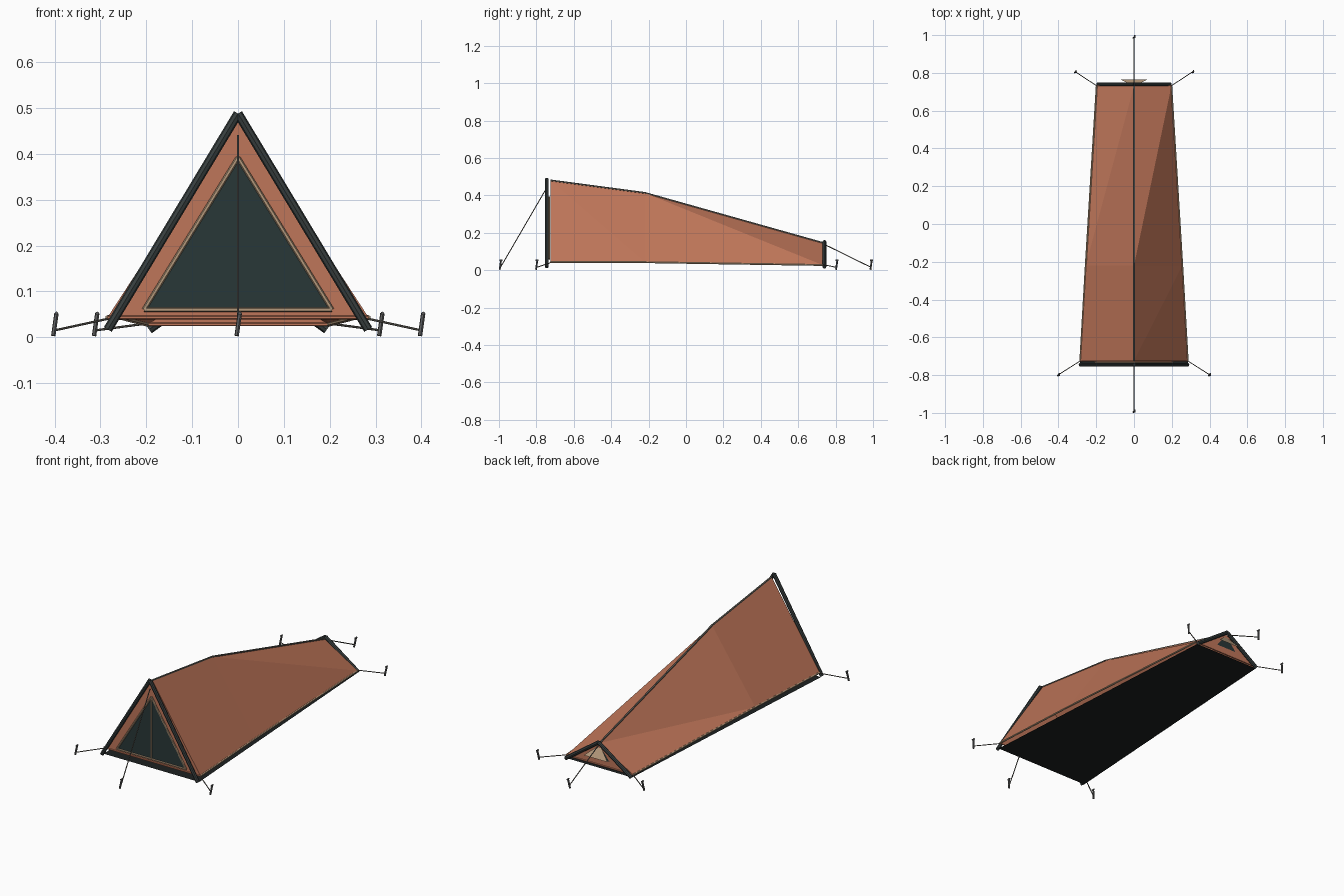
import bpy
from mathutils import Vector

if "Cube" in bpy.data.objects:
    bpy.data.objects.remove(bpy.data.objects["Cube"])


def material(name, rgb):
    m = bpy.data.materials.new(name)
    m.diffuse_color = (*rgb, 1)
    m.use_nodes = True
    m.node_tree.nodes["Principled BSDF"].inputs["Base Color"].default_value = m.diffuse_color
    return m


CANVAS = material("canvas", (0.52, 0.18, 0.10))
TRIM = material("trim", (0.46, 0.32, 0.20))
DARK = material("dark_mesh", (0.022, 0.038, 0.038))
FLOOR = material("groundsheet", (0.012, 0.015, 0.015))
POLE = material("pole", (0.04, 0.05, 0.05))
CORD = material("cord", (0.14, 0.13, 0.11))
METAL = material("peg_metal", (0.11, 0.11, 0.11))


def sheet(name, verts, faces, mat):
    me = bpy.data.meshes.new(name)
    me.from_pydata(verts, [], faces)
    me.materials.append(mat)
    ob = bpy.data.objects.new(name, me)
    bpy.context.collection.objects.link(ob)
    return ob


def rod(name, a, b, r, mat, sides=8):
    a, b = Vector(a), Vector(b)
    d = b - a
    bpy.ops.mesh.primitive_cylinder_add(vertices=sides, radius=r, depth=d.length, location=(a + b) / 2)
    ob = bpy.context.object
    ob.name = name
    ob.rotation_mode = 'QUATERNION'
    ob.rotation_quaternion = d.to_track_quat('Z', 'Y')
    ob.data.materials.append(mat)
    return ob


# canvas side walls: rows of (y, half width, hem height, ridge height)
ROWS = [(-0.725, 0.285, 0.043, 0.48), (-0.22, 0.256, 0.043, 0.413), (0.73, 0.198, 0.028, 0.146)]
verts, faces = [], []
for y, w, z, top in ROWS:
    verts += [(-w, y, z), (0, y, top), (w, y, z)]
for r in range(2):
    for c in range(2):
        i = r * 3 + c
        faces += [(i, i + 1, i + 4), (i, i + 4, i + 3)]
sheet("canvas_walls", verts, faces, CANVAS)

# end walls
sheet("front_wall", verts[:3], [(0, 2, 1)], CANVAS)
sheet("back_wall", verts[6:], [(0, 1, 2)], CANVAS)

# groundsheet
sheet("groundsheet", [(-0.285, -0.735, 0.015), (0.285, -0.735, 0.015),
                      (0.195, 0.735, 0.015), (-0.195, 0.735, 0.015)], [(0, 3, 2, 1)], FLOOR)

# ridge, hem and end wall piping
for r in range(2):
    for c, part in enumerate(("left_hem", "ridge_seam", "right_hem")):
        rod(f"{part}_{r}", verts[r * 3 + c], verts[r * 3 + c + 3], 0.005, TRIM if c != 1 else CORD, 6)
rod("front_hem", verts[0], verts[2], 0.004, CANVAS, 6)
rod("back_hem", verts[6], verts[8], 0.004, CANVAS, 6)

# front door panel, piping and zip
door = [(-0.205, -0.732, 0.06), (0.205, -0.732, 0.06), (0, -0.732, 0.392)]
sheet("door_panel", door, [(0, 1, 2)], DARK)
for i in range(3):
    rod(f"door_piping_{i}", door[i], door[(i + 1) % 3], 0.005, TRIM, 6)
rod("door_zip", (0, -0.735, 0.06), (0, -0.735, 0.392), 0.003, TRIM, 6)

# rear vent with hood
sheet("vent_mesh", [(-0.06, 0.734, 0.062), (0.06, 0.734, 0.062), (0.022, 0.734, 0.11),
                    (-0.022, 0.734, 0.11)], [(0, 3, 2, 1)], DARK)
sheet("vent_hood", [(-0.07, 0.765, 0.075), (0.07, 0.765, 0.075), (0.015, 0.735, 0.122),
                    (-0.015, 0.735, 0.122)], [(0, 1, 2, 3)], TRIM)

# A-frame poles at both ends
for end, y, w, top in (("front", -0.745, 0.284, 0.488), ("back", 0.74, 0.194, 0.153)):
    for side, s in (("left", -1), ("right", 1)):
        rod(f"{end}_pole_{side}", (s * w, y, 0.017), (0, y, top), 0.01, POLE)

# guy lines and pegs
GUYS = [((0, -0.745, 0.44), (0, -0.992)), ((0, 0.74, 0.138), (0, 0.99))]
for s in (-1, 1):
    GUYS += [((s * 0.285, -0.725, 0.04), (s * 0.4, -0.798)),
             ((s * 0.198, 0.732, 0.03), (s * 0.311, 0.806))]
for n, (start, (x, y)) in enumerate(GUYS):
    foot, head = Vector((x - 0.003, y - 0.004, 0.003)), Vector((x + 0.004, y + 0.003, 0.052))
    rod(f"guy_line_{n}", start, (x, y, 0.015), 0.0025, CORD, 6)
    rod(f"peg_{n}", foot, head, 0.005, METAL, 6)
    rod(f"peg_head_{n}", head - Vector((0, 0.009, 0)), head + Vector((0, 0.007, 0)), 0.004, METAL, 6)
